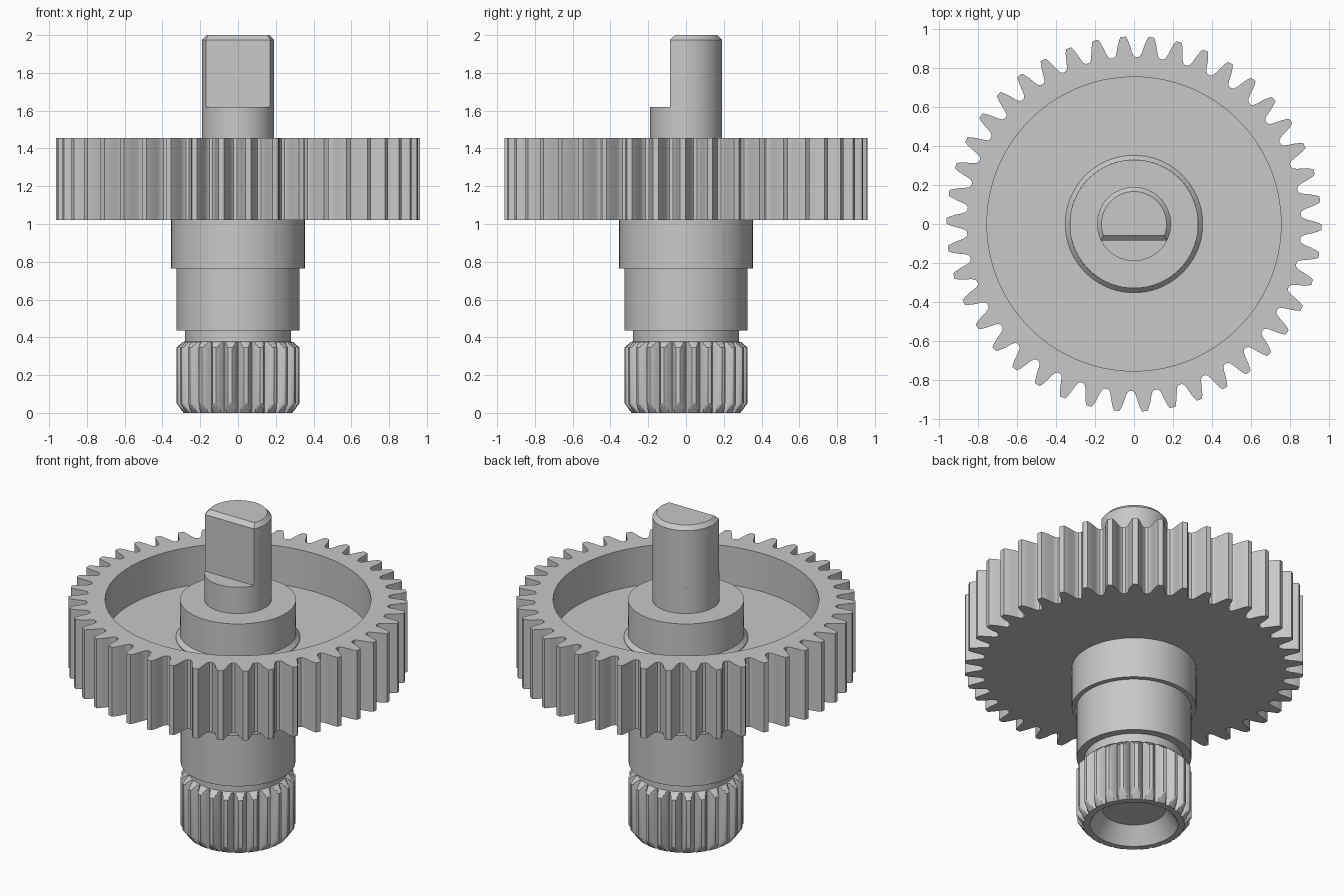
import bpy, bmesh
from math import pi, sin, cos, tau, asin, radians

if "Cube" in bpy.data.objects:
    bpy.data.objects.remove(bpy.data.objects["Cube"], do_unlink=True)

GREY = (0.58, 0.58, 0.58, 1)
metal = bpy.data.materials.new("plain grey")
metal.use_nodes = True
metal.diffuse_color = GREY
metal.node_tree.nodes["Principled BSDF"].inputs["Base Color"].default_value = GREY


def loft(name, rings, cap_start=True, cap_end=True):
    """Skin a stack of equal-length closed rings of points."""
    bm = bmesh.new()
    loops = [[bm.verts.new(p) for p in ring] for ring in rings]
    n = len(loops[0])
    for a, b in zip(loops, loops[1:]):
        for i in range(n):
            j = (i + 1) % n
            bm.faces.new((a[i], a[j], b[j], b[i]))
    if cap_start:
        bm.faces.new(loops[0][::-1])
    if cap_end:
        bm.faces.new(loops[-1])
    bmesh.ops.recalc_face_normals(bm, faces=bm.faces)
    mesh = bpy.data.meshes.new(name)
    bm.to_mesh(mesh)
    bm.free()
    mesh.materials.append(metal)
    obj = bpy.data.objects.new(name, mesh)
    bpy.context.collection.objects.link(obj)
    bpy.ops.object.select_all(action="DESELECT")
    obj.select_set(True)
    bpy.context.view_layer.objects.active = obj
    bpy.ops.object.shade_smooth_by_angle(angle=radians(32))
    return obj


def ring(polar, z, limit=9.0):
    """Ring from (angle, radius) pairs, with radii capped at limit."""
    return [(min(r, limit) * cos(a), min(r, limit) * sin(a), z) for a, r in polar]


def teeth(count, half, offset=0.0):
    """Mirror half a tooth, given as (fraction of pitch, radius), and repeat it."""
    tooth = [(-f, r) for f, r in reversed(half)] + half
    return [(offset + (k + f) * tau / count, r) for k in range(count) for f, r in tooth]


def turned(name, profile, n=72):
    circle = [(i * tau / n, 9.0) for i in range(n)]
    return loft(name, [ring(circle, z, r) for r, z in profile])


# Large gear with a recessed web
gear = teeth(42, [(0.1, 0.963), (0.16, 0.945), (0.23, 0.917), (0.29, 0.887),
                  (0.35, 0.867), (0.43, 0.858)], radians(-1))
loft("large_gear", [ring(gear, 1.02, 0.3), ring(gear, 1.02), ring(gear, 1.455),
                    ring(gear, 1.455, 0.755), ring(gear, 1.215, 0.755),
                    ring(gear, 1.215, 0.3)], False, False)

# Turned hub, collar and barrel
turned("upper_hub", [(0.353, 1.2), (0.353, 1.22), (0.331, 1.245), (0.33, 1.455)])
turned("collar", [(0.354, 0.765), (0.354, 1.1)])
turned("barrel", [(0.326, 0.435), (0.326, 0.8)])

# Splined pinion: V grooves, conical chamfers, a runout neck and a deep socket
spline = teeth(24, [(0.12, 0.327), (0.2, 0.32), (0.3, 0.306), (0.4, 0.292), (0.49, 0.28)],
               radians(-90) + pi / 24)
loft("splined_pinion", [ring(spline, 0.1, 0.1), ring(spline, 0.1, 0.18),
                        ring(spline, 0, 0.25), ring(spline, 0, 0.288),
                        ring(spline, 0.018, 0.302), ring(spline, 0.036, 0.315),
                        ring(spline, 0.052), ring(spline, 0.345),
                        ring(spline, 0.36, 0.31), ring(spline, 0.375, 0.294),
                        ring(spline, 0.378, 0.28), ring(spline, 0.45, 0.28)])

# Shaft: round lower length, then a flat-sided, chamfered tip
turned("shaft", [(0.19, 1.4), (0.19, 1.62)])


def d_ring(radius, flat, z, n=48):
    start = asin(flat / radius)
    return [(radius * cos(a), radius * sin(a), z)
            for a in (start + (pi - 2 * start) * i / n for i in range(n + 1))]


loft("flat_sided_shaft_tip", [d_ring(0.19, -0.085, 1.62), d_ring(0.19, -0.085, 1.975),
                              d_ring(0.167, -0.058, 2)])
